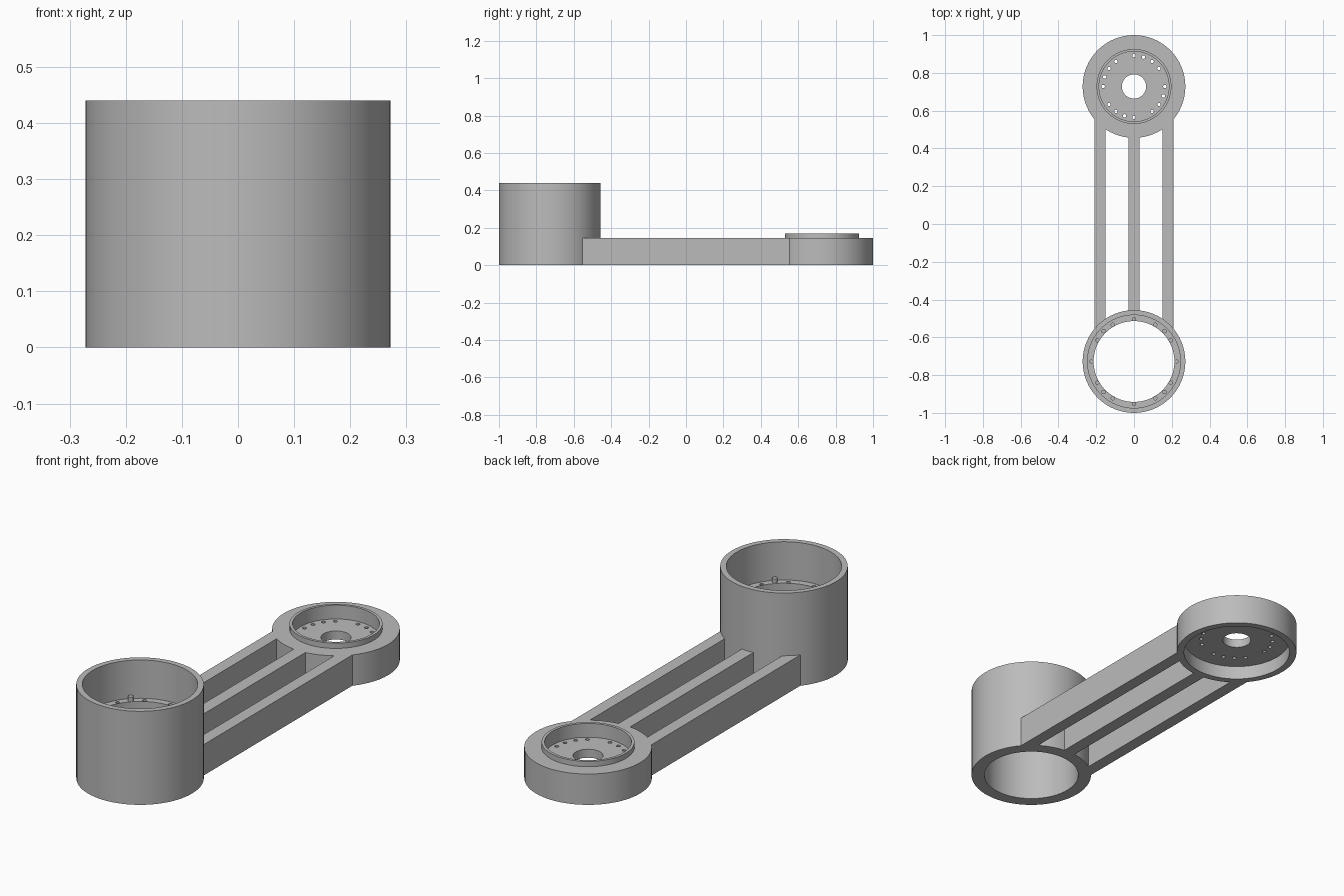
import bpy, bmesh
from math import sin, cos, pi, radians, sqrt
from mathutils import Matrix

if "Cube" in bpy.data.objects:
    bpy.data.objects.remove(bpy.data.objects["Cube"])

RADIUS, CENTRE, ARM_HEIGHT, SEGMENTS = 0.272, 0.728, 0.145, 64

grey = bpy.data.materials.new("plain grey")
grey.use_nodes = True
grey.diffuse_color = (0.5, 0.5, 0.5, 1)
grey.node_tree.nodes["Principled BSDF"].inputs["Base Color"].default_value = (0.5, 0.5, 0.5, 1)


def finish(name, bm):
    bmesh.ops.recalc_face_normals(bm, faces=bm.faces)
    mesh = bpy.data.meshes.new(name)
    bm.to_mesh(mesh)
    bm.free()
    mesh.materials.append(grey)
    obj = bpy.data.objects.new(name, mesh)
    bpy.context.collection.objects.link(obj)
    return obj


def activate(obj):
    bpy.ops.object.select_all(action='DESELECT')
    obj.select_set(True)
    bpy.context.view_layer.objects.active = obj


def turned_ring(name, y, profile):
    """Revolve a closed (radius, height) profile about a vertical axis."""
    bm = bmesh.new()
    rings = []
    for i in range(SEGMENTS):
        a = 2 * pi * i / SEGMENTS
        rings.append([bm.verts.new((r * cos(a), y + r * sin(a), z)) for r, z in profile])
    n = len(profile)
    for i in range(SEGMENTS):
        p, q = rings[i], rings[(i + 1) % SEGMENTS]
        for j in range(n):
            k = (j + 1) % n
            bm.faces.new((p[j], q[j], q[k], p[k]))
    return finish(name, bm)


def pegs(name, y, pitch, angles, radius, low, high):
    """Small upright cylinders spread on a pitch circle."""
    bm = bmesh.new()
    for deg in angles:
        a = radians(deg)
        place = Matrix.Translation((pitch * cos(a), y + pitch * sin(a), (low + high) / 2))
        bmesh.ops.create_cone(bm, cap_ends=True, segments=12, radius1=radius,
                              radius2=radius, depth=high - low, matrix=place)
    return finish(name, bm)


def drill(obj, cutter):
    cutter.hide_render = True
    mod = obj.modifiers.new("holes", 'BOOLEAN')
    mod.operation, mod.solver, mod.object = 'DIFFERENCE', 'EXACT', cutter
    activate(obj)
    bpy.ops.object.modifier_apply(modifier=mod.name)
    bpy.data.objects.remove(cutter)


def arm_bar(name, x1, x2):
    """Straight bar whose slanted ends stop inside both round walls."""
    bm = bmesh.new()
    reach = lambda x: CENTRE - sqrt(0.26 ** 2 - x * x)
    outline = [(x1, -reach(x1)), (x2, -reach(x2)), (x2, reach(x2)), (x1, reach(x1))]
    base = bm.faces.new([bm.verts.new((x, y, 0)) for x, y in outline])
    top = bmesh.ops.extrude_face_region(bm, geom=[base])["geom"]
    bmesh.ops.translate(bm, vec=(0, 0, ARM_HEIGHT),
                        verts=[v for v in top if isinstance(v, bmesh.types.BMVert)])
    return finish(name, bm)


# Tall open housing at the front, with an inner mounting ledge
LEDGE = 0.26
housing = turned_ring("motor_housing", -CENTRE, [
    (RADIUS, 0), (RADIUS, 0.44), (0.246, 0.44), (0.246, LEDGE), (0.214, LEDGE), (0.214, 0)])
drill(housing, pegs("ledge_hole_cutter", -CENTRE, 0.225, range(0, 360, 30),
                    0.009, LEDGE - 0.05, LEDGE + 0.02))
pegs("ledge_pins", -CENTRE, 0.228, range(45, 360, 90), 0.012, LEDGE - 0.02, LEDGE + 0.02)

# Low hub at the back: raised lip, drilled floor, recess underneath
hub = turned_ring("joint_hub", CENTRE, [
    (RADIUS, 0), (RADIUS, ARM_HEIGHT), (0.198, ARM_HEIGHT), (0.198, 0.17), (0.185, 0.17),
    (0.185, 0.105), (0.064, 0.105), (0.064, 0.065), (0.24, 0.065), (0.24, 0)])
bolt_angles = [quarter + step for quarter in range(0, 360, 90) for step in (0, -18, -36, -54)]
drill(hub, pegs("bolt_hole_cutter", CENTRE, 0.163, bolt_angles, 0.009, 0.04, 0.13))

# Three parallel bars joining the two round ends
for bar, x1, x2 in (("right_bar", -0.208, -0.15), ("middle_bar", -0.03, 0.03),
                    ("left_bar", 0.15, 0.208)):
    arm_bar(bar, x1, x2)

# Smooth the round walls, keep the edges crisp
for obj in (housing, hub):
    activate(obj)
    bpy.ops.object.shade_smooth_by_angle(angle=radians(30))
